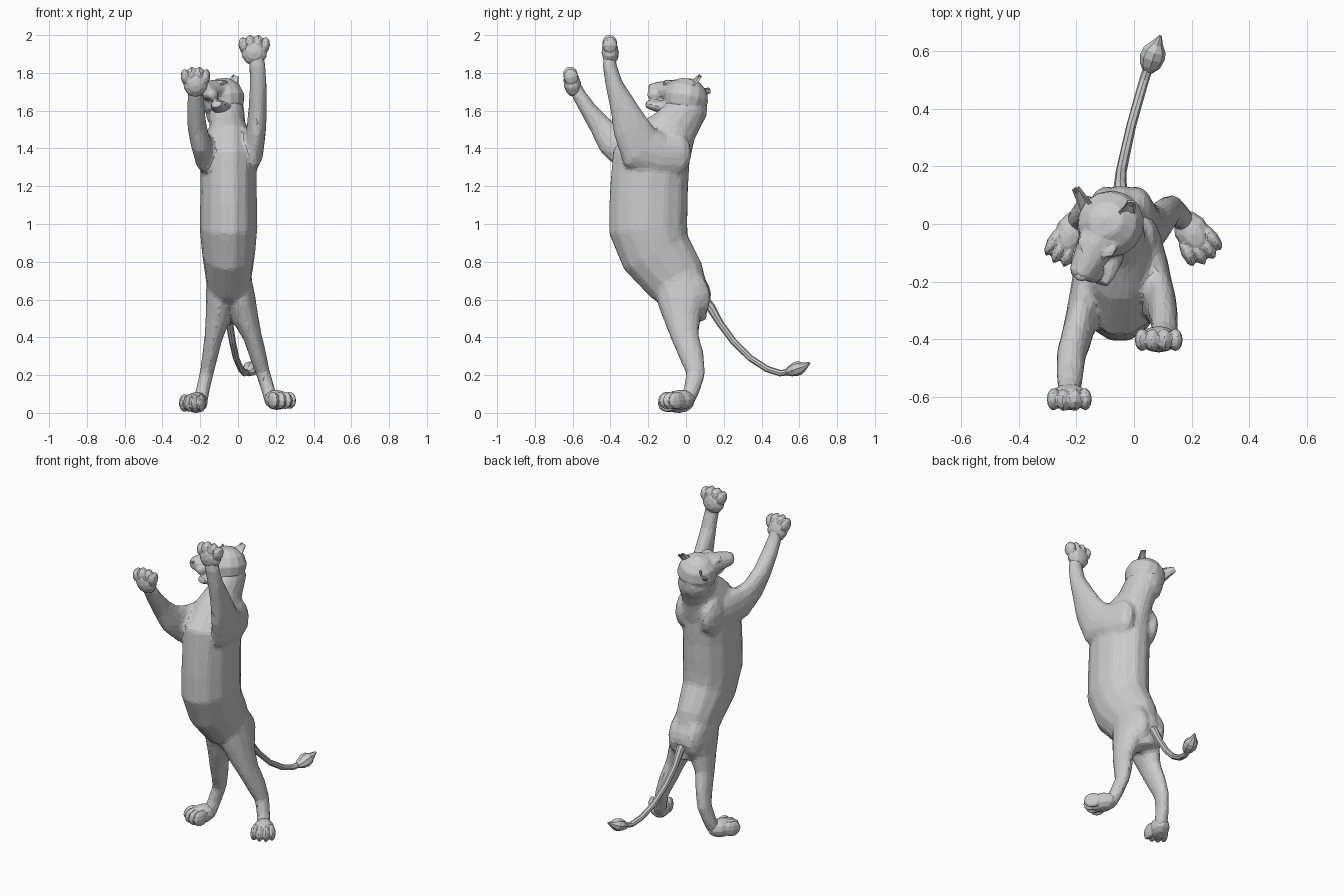
import bpy, bmesh
from math import cos, sin, tau
from mathutils import Vector, Matrix


def loft(bm, rings, n=12):
    """Tube through rings of (x, y, z, half width, half depth)."""
    pts = [Vector(r[:3]) for r in rings]
    loops = []
    for i, r in enumerate(rings):
        t = (pts[min(i + 1, len(pts) - 1)] - pts[max(i - 1, 0)]).normalized()
        u = Vector((1, 0, 0))
        u = (u - t * u.dot(t)).normalized()
        v = t.cross(u)
        loops.append([bm.verts.new(pts[i] + u * r[3] * cos(k * tau / n) + v * r[4] * sin(k * tau / n))
                      for k in range(n)])
    for a, b in zip(loops, loops[1:]):
        for k in range(n):
            j = (k + 1) % n
            bm.faces.new((a[k], a[j], b[j], b[k]))
    bm.faces.new(loops[0][::-1])
    bm.faces.new(loops[-1])


def blob(bm, c, f, up, size, seg=10):
    """Ellipsoid: size is half length along f, half width, half thickness along up."""
    f = Vector(f).normalized()
    up = Vector(up)
    up = (up - f * up.dot(f)).normalized()
    w = f.cross(up)
    m = Matrix((w * size[1], f * size[0], up * size[2])).transposed().to_4x4()
    m.translation = Vector(c)
    bmesh.ops.create_uvsphere(bm, u_segments=seg, v_segments=6, radius=1, matrix=m)


def finish(name, bm, voxel=0, ratio=1, soft=3):
    bmesh.ops.recalc_face_normals(bm, faces=bm.faces)
    me = bpy.data.meshes.new(name)
    bm.to_mesh(me)
    bm.free()
    ob = bpy.data.objects.new(name, me)
    bpy.context.collection.objects.link(ob)
    if voxel:
        r = ob.modifiers.new("blend", 'REMESH')
        r.mode = 'VOXEL'
        r.voxel_size = voxel
        s = ob.modifiers.new("soften", 'SMOOTH')
        s.factor = 0.5
        s.iterations = soft
        d = ob.modifiers.new("facets", 'DECIMATE')
        d.ratio = ratio
    return ob


# torso, neck and limbs, blended into one faceted skin
bm = bmesh.new()
loft(bm, [(-.04, .06, .48, .05, .05), (-.045, .03, .58, .10, .105), (-.05, -.05, .70, .12, .165),
          (-.05, -.16, .85, .142, .195), (-.05, -.20, .98, .154, .213), (-.05, -.198, 1.1, .152, .212),
          (-.05, -.195, 1.2, .15, .21), (-.05, -.185, 1.33, .15, .215), (-.05, -.12, 1.43, .135, .172),
          (-.055, -.055, 1.52, .095, .125), (-.065, .005, 1.61, .098, .11), (-.07, .01, 1.67, .08, .09)], 14)
# raised forelegs
loft(bm, [(.03, -.02, 1.36, .055, .10), (.055, -.13, 1.365, .062, .115), (.08, -.24, 1.40, .058, .13),
          (.098, -.29, 1.51, .052, .102), (.105, -.332, 1.62, .049, .073), (.107, -.38, 1.74, .046, .047),
          (.102, -.405, 1.84, .044, .038), (.095, -.405, 1.90, .04, .035)])
loft(bm, [(-.125, -.04, 1.36, .055, .10), (-.15, -.18, 1.365, .064, .115), (-.178, -.31, 1.38, .058, .11),
          (-.20, -.395, 1.44, .054, .085), (-.218, -.453, 1.52, .052, .061), (-.223, -.52, 1.61, .049, .045),
          (-.225, -.57, 1.69, .042, .038), (-.225, -.59, 1.74, .038, .034)])
# hind legs
loft(bm, [(.0, -.05, .72, .07, .12), (.012, -.02, .6, .082, .135), (.04, -.02, .5, .07, .10),
          (.078, -.005, .4, .05, .074), (.107, .03, .3, .046, .066), (.133, .052, .21, .037, .052),
          (.16, .03, .12, .037, .044), (.18, .0, .06, .04, .04)])
loft(bm, [(-.095, -.05, .72, .07, .12), (-.098, -.02, .6, .074, .135), (-.107, -.02, .5, .066, .10),
          (-.13, -.005, .4, .049, .074), (-.148, .03, .3, .042, .066), (-.166, .052, .21, .037, .052),
          (-.187, .03, .12, .037, .044), (-.20, .0, .05, .04, .04)])
# shoulder blades, upper back and rump
for x in (.035, -.14):
    blob(bm, (x, -.075, 1.37), (0, .1, 1), (0, 1, 0), (.13, .06, .105))
blob(bm, (-.05, -.06, 1.38), (0, .2, 1), (0, 1, 0), (.17, .10, .09))
for x in (.01, -.10):
    blob(bm, (x, .025, .63), (0, .35, -1), (0, 1, 0), (.14, .065, .103))
blob(bm, (-.045, .03, .63), (0, .35, -1), (0, 1, 0), (.12, .075, .105))
finish("body", bm, .013, .11, 6)

# head, rolled and turned to one side with an open mouth
F, U = (-.5, -.85, .08), (-.3, 0, 1)
bm = bmesh.new()
blob(bm, (-.082, .0, 1.665), F, U, (.12, .12, .11), 14)
blob(bm, (-.08, .015, 1.60), (0, .3, 1), (0, 1, 0), (.11, .095, .098), 12)
loft(bm, [(-.10, -.03, 1.69, .088, .078), (-.135, -.08, 1.705, .068, .06),
          (-.16, -.13, 1.706, .056, .05), (-.183, -.175, 1.706, .046, .042), (-.188, -.192, 1.705, .028, .026)])
loft(bm, [(-.06, -.03, 1.605, .075, .05), (-.085, -.10, 1.615, .054, .036),
          (-.105, -.17, 1.626, .043, .028), (-.115, -.21, 1.636, .028, .02)])
for c in ((-.175, -.15, 1.69), (-.135, -.17, 1.685)):
    blob(bm, c, F, U, (.04, .03, .033))
for c in ((-.17, -.06, 1.735), (-.085, -.09, 1.75)):
    blob(bm, c, F, U, (.035, .025, .014))
finish("head", bm, .008, .11)

# nose
bm = bmesh.new()
blob(bm, (-.187, -.178, 1.725), F, U, (.02, .026, .016), 8)
finish("nose", bm)

# ears: tapering cups
for name, c, d, face in (("ear_left", (-.028, .035, 1.745), (.25, .45, .55), (.2, -.8, .6)),
                         ("ear_right", (-.175, .075, 1.69), (-.5, .7, .3), (-.7, -.5, .5))):
    bm = bmesh.new()
    c, d, face = Vector(c), Vector(d).normalized(), Vector(face)
    face = (face - d * face.dot(d)).normalized()
    bmesh.ops.create_cone(bm, cap_ends=True, segments=8, radius1=1, radius2=.3, depth=2)
    side = d.cross(face)
    m = Matrix((side * .052, face * .026, d * .058)).transposed().to_4x4()
    m.translation = c
    bm.transform(m)
    for v in bm.verts:  # hollow the cup
        if abs((v.co - c).dot(side)) < .02 and (v.co - c).dot(face) > 0:
            v.co -= face * .022
    finish(name, bm)

# paws: a pad and four toes, blended
for name, c, f, up, (L, W, T) in (
        ("front_paw_left", (.086, -.402, 1.925), (0, -.05, 1), (0, 1, 0), (.08, .083, .046)),
        ("front_paw_right", (-.225, -.605, 1.757), (0, -.2, 1), (0, 1, .2), (.08, .078, .046)),
        ("hind_paw_left", (.215, -.05, .068), (.5, -.85, -.05), (0, 0, 1), (.098, .072, .054)),
        ("hind_paw_right", (-.228, -.055, .054), (-.35, -.9, -.05), (0, 0, 1), (.098, .068, .056))):
    bm = bmesh.new()
    fv = Vector(f).normalized()
    w = fv.cross(Vector(up)).normalized()
    blob(bm, Vector(c) - fv * L * .2, f, up, (L * .9, W * .85, T))
    for a in (-.7, -.25, .25, .7):
        reach = .45 - .35 * a * a
        blob(bm, Vector(c) + fv * L * reach + w * W * a, fv + w * a * .15, up, (L * .56, W * .31, T * .86), 8)
    finish(name, bm, .006, .14, 1)

# tail and tuft
bm = bmesh.new()
loft(bm, [(-.045, .06, .63, .035, .035), (-.048, .13, .56, .023, .025), (-.045, .18, .475, .019, .019),
          (-.03, .25, .38, .018, .018), (-.01, .34, .29, .017, .017), (.015, .43, .232, .017, .017),
          (.035, .5, .21, .017, .017), (.055, .56, .22, .017, .017)], 8)
finish("tail", bm)
bm = bmesh.new()
loft(bm, [(.048, .53, .213, .018, .015), (.055, .55, .22, .036, .028), (.064, .58, .231, .044, .038),
          (.072, .605, .24, .04, .036), (.08, .628, .248, .022, .02), (.092, .655, .265, .005, .005)], 8)
finish("tail_tuft", bm)
